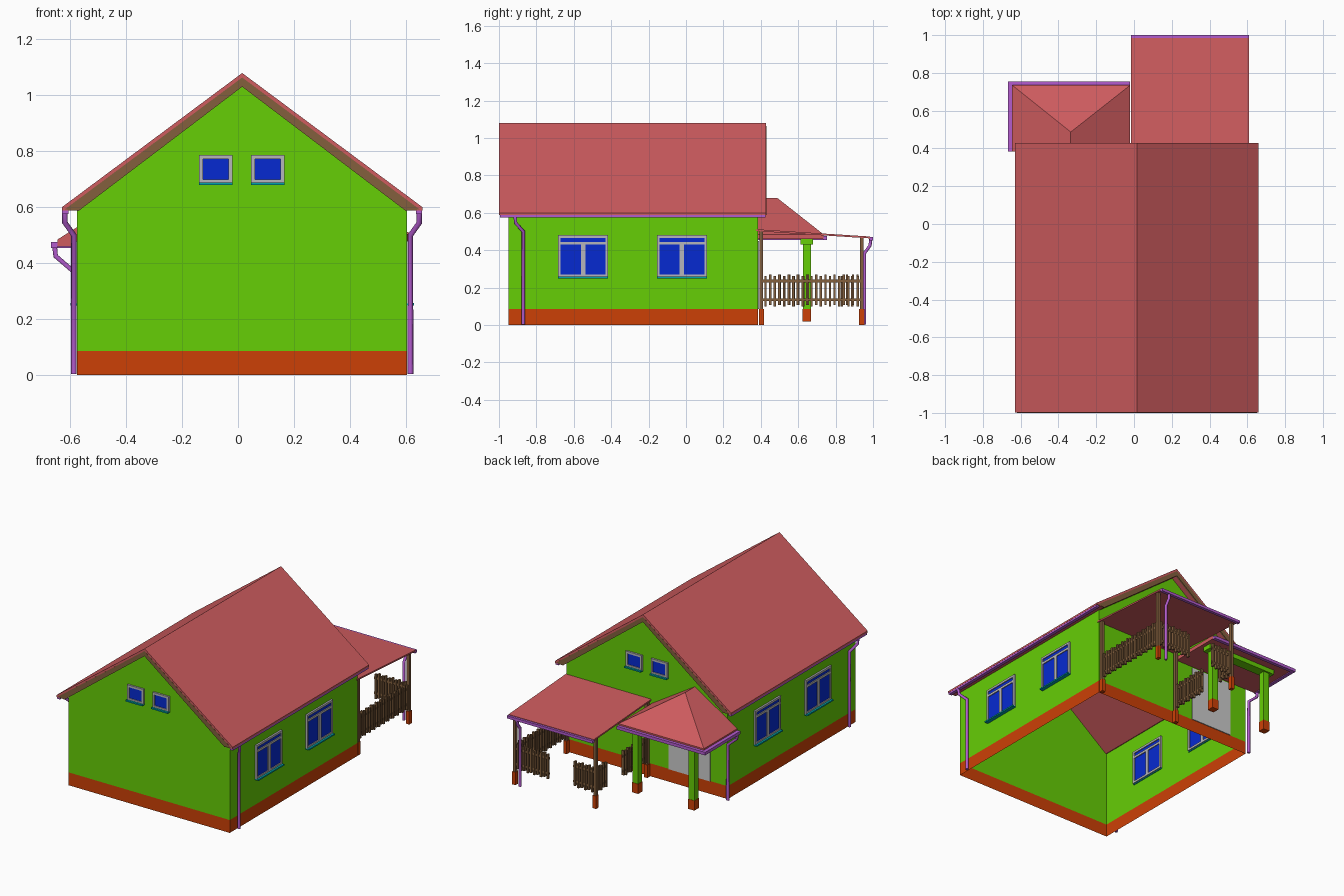
import bpy, bmesh
from mathutils import Vector

if "Cube" in bpy.data.objects:
    bpy.data.objects.remove(bpy.data.objects["Cube"])


def mat(name, r, g, b):
    m = bpy.data.materials.new(name)
    m.diffuse_color = [(c / 255) ** 2.2 for c in (r, g, b)] + [1]
    m.use_nodes = True
    m.node_tree.nodes["Principled BSDF"].inputs["Base Color"].default_value = m.diffuse_color
    return m


GREEN = mat("wall_green", 102, 205, 14)
ORANGE = mat("plinth_orange", 203, 66, 14)
RED = mat("roof_red", 205, 92, 95)
BROWN = mat("wood_brown", 130, 96, 64)
PURPLE = mat("gutter_purple", 178, 92, 205)
BLUE = mat("glass_blue", 14, 46, 208)
FRAME = mat("frame_grey", 180, 180, 185)
TEAL = mat("sill_teal", 0, 165, 170)
CX = 0.015                      # house centre line
XL, XR, YF, YB = -0.575, 0.605, -0.95, 0.385


def finish(name, bm, m):
    bmesh.ops.recalc_face_normals(bm, faces=bm.faces)
    me = bpy.data.meshes.new(name)
    bm.to_mesh(me)
    bm.free()
    ob = bpy.data.objects.new(name, me)
    bpy.context.collection.objects.link(ob)
    if m:
        me.materials.append(m)
    return ob


def boxes(name, m, *extents):
    """One object made of boxes given as x0, x1, y0, y1, z0, z1."""
    bm = bmesh.new()
    for x0, x1, y0, y1, z0, z1 in extents:
        vs = bmesh.ops.create_cube(bm, size=1)["verts"]
        for v in vs:
            v.co = ((x0 + x1) / 2 + v.co.x * (x1 - x0),
                    (y0 + y1) / 2 + v.co.y * (y1 - y0),
                    (z0 + z1) / 2 + v.co.z * (z1 - z0))
    return finish(name, bm, m)


def prism(name, m, profile, y0, y1, skip=()):
    """Extrude an x/z profile along y; skip lists side faces left open."""
    bm = bmesh.new()
    a = [bm.verts.new((x, y0, z)) for x, z in profile]
    b = [bm.verts.new((x, y1, z)) for x, z in profile]
    n = len(a)
    bm.faces.new(a)
    bm.faces.new(b)
    for i in range(n):
        if i not in skip:
            j = (i + 1) % n
            bm.faces.new((a[i], a[j], b[j], b[i]))
    return finish(name, bm, m)


def hull(name, m, points):
    bm = bmesh.new()
    for p in points:
        bm.verts.new(p)
    bmesh.ops.convex_hull(bm, input=bm.verts)
    bmesh.ops.dissolve_limit(bm, angle_limit=0.01, verts=bm.verts, edges=bm.edges)
    return finish(name, bm, m)


def pipe(name, pts, r=0.01):
    cu = bpy.data.curves.new(name, "CURVE")
    cu.dimensions = "3D"
    cu.bevel_depth = r
    cu.bevel_resolution = 1
    cu.use_fill_caps = True
    sp = cu.splines.new("POLY")
    sp.points.add(len(pts) - 1)
    for p, c in zip(sp.points, pts):
        p.co = (*c, 1)
    cu.materials.append(PURPLE)
    bpy.context.collection.objects.link(bpy.data.objects.new(name, cu))


def window(name, axis, wall, out, u, z0, z1, w, divided):
    """Window centred at u along a wall; out is the outward sign."""
    def put(part, m, items):
        ext = []
        for u0, u1, a, b, d0, d1 in items:
            d = sorted((wall + out * d0, wall + out * d1))
            ext.append((*d, u0, u1, a, b) if axis == "x" else (u0, u1, *d, a, b))
        boxes(name + part, m, *ext)
    h, t = w / 2, 0.014
    bars = [(u - h, u - h + t, z0, z1, -.012, .012), (u + h - t, u + h, z0, z1, -.012, .012),
            (u - h, u + h, z0, z0 + t, -.012, .012), (u - h, u + h, z1 - t, z1, -.012, .012)]
    if divided:
        bars += [(u - .012, u + .012, z0, z1 - .05, -.012, .012),
                 (u - h, u + h, z1 - .05, z1 - .035, -.012, .012)]
    put("_frame", FRAME, bars)
    put("_glass", BLUE, [(u - h + t, u + h - t, z0 + t, z1 - t, -.006, .006)])
    put("_sill", TEAL, [(u - h, u + h, z0 - .006, z0 + .003, -.005, .025)])


# House shell, hollow and open underneath
prism("plinth", ORANGE, [(XL, 0), (XR, 0), (XR, .085), (XL, .085)], YF, YB, skip=(0, 2))
prism("walls", GREEN, [(XL, .085), (XR, .085), (XR, .592), (CX, 1.036), (XL, .592)],
      YF, YB, skip=(0, 2, 3))

# Main roof with wooden boards on the gable ends
prism("main_roof", RED, [(-.63, .6), (CX, 1.08), (.66, .6), (.66, .588), (.6, .588),
                         (CX, 1.032), (-.57, .588), (-.63, .588)], -.999, .429)
for end, y0, y1 in (("front", -1, -.99), ("back", .42, .43)):
    prism("gable_board_" + end, BROWN, [(-.62, .592), (CX, 1.064), (.65, .592), (.6, .587),
                                        (CX, 1.031), (-.57, .587)], y0, y1)

# Windows on the side walls and both gables
for side, wall, out in (("left", XL, -1), ("right", XR, 1)):
    for i, y in enumerate((-.55, -.022)):
        window(f"{side}_window_{i}", "x", wall, out, y, .255, .48, .268, True)
for side, wall, out in (("front", YF, -1), ("back", YB, 1)):
    for i, x in enumerate((-.08, .106)):
        window(f"{side}_gable_window_{i}", "y", wall, out, x, .686, .787, .12, False)
boxes("door", None, (-.45, -.145, YB - .006, YB + .006, .085, .45))

# Main gutters and downpipes, mirrored about the centre line
for side, s in (("left", -1), ("right", 1)):
    xs = sorted((CX + s * .622, CX + s * .644))
    boxes(side + "_gutter", PURPLE, (*xs, -.995, .425, .576, .594))
    e, w = CX + s * .634, CX + s * .602
    pipe(side + "_downpipe", [(e, -.915, .585), (e, -.91, .545), (w, -.87, .5), (w, -.87, .003)])

# Porch with hipped roof, beam and columns
eave = [(x, y, z) for x in (-.645, -.02) for y in (YB, .735) for z in (.46, .485)]
hull("porch_roof", RED, eave + [(-.335, .487, .68), (-.335, YB, .68)])
boxes("porch_beam", GREEN, (-.56, -.045, .612, .678, .43, .462))
for i, x in enumerate((-.507, -.095)):
    boxes(f"porch_column_{i}", GREEN, (x - .021, x + .021, .625, .667, .085, .432))
    boxes(f"porch_column_foot_{i}", ORANGE, (x - .023, x + .023, .623, .669, .02, .085))
boxes("porch_gutter", PURPLE, (-.668, -.02, .733, .755, .455, .475),
      (-.668, -.645, .385, .755, .455, .475))
pipe("porch_downpipe", [(-.656, .402, .46), (-.652, .402, .425), (-.588, .402, .37), (-.588, .402, .003)])

# Lean-to canopy on timber posts
hull("canopy_roof", RED, [(x, y, z + d) for x in (-.015, .61)
                          for y, z in ((.375, .502), (.985, .463)) for d in (0, .01)])
boxes("canopy_gutter", PURPLE, (-.015, .61, .98, 1.0, .452, .47))
pipe("canopy_downpipe", [(.545, .988, .46), (.545, .984, .425), (.545, .955, .385), (.545, .955, .003)])
for i, x in enumerate((.003, .593)):
    for j, (y, top) in enumerate(((.403, .5), (.94, .466))):
        boxes(f"canopy_post_{i}{j}", BROWN, (x - .01, x + .01, y - .01, y + .01, .08, top))
        boxes(f"canopy_post_foot_{i}{j}", ORANGE, (x - .012, x + .012, y - .014, y + .014, 0, .085))


# Picket fences between the posts
def fence(name, p, q):
    p, q = Vector(p), Vector(q)
    along_x = abs(q.x - p.x) > abs(q.y - p.y)
    n = max(2, round((q - p).length / .025))
    ext = []
    for z in (.135, .235):
        ext.append((p.x, q.x, p.y - .004, p.y + .004, z - .007, z + .007) if along_x
                   else (p.x - .004, p.x + .004, p.y, q.y, z - .007, z + .007))
    for i in range(n):
        c = p.lerp(q, (i + .5) / n)
        a, b = (.006, .009) if along_x else (.009, .006)
        dz = .008 * (i % 2)
        ext.append((c.x - a, c.x + a, c.y - b, c.y + b, .1 + dz, .262 + dz))
    boxes(name, BROWN, *ext)


fence("fence_right", (.593, .413), (.593, .93))
fence("fence_back_right", (.34, .94), (.583, .94))
fence("fence_back_left", (.013, .94), (.165, .94))
fence("fence_left_far", (.003, .82), (.003, .93))
fence("fence_left_near", (.003, .413), (.003, .665))
